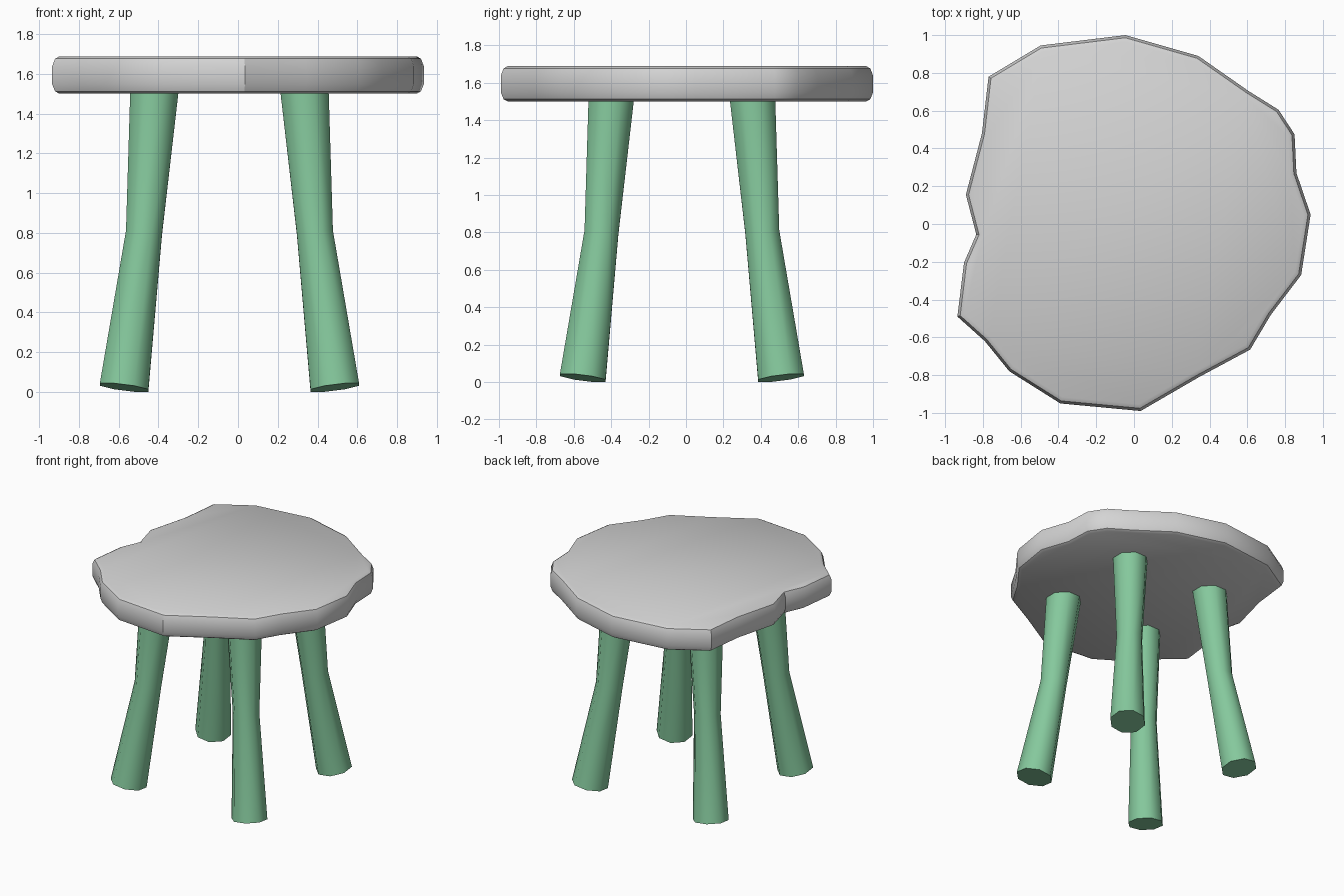
import bpy
import bmesh
import math
from mathutils import Vector

if "Cube" in bpy.data.objects:
    bpy.data.objects.remove(bpy.data.objects["Cube"], do_unlink=True)


def make_material(name, rgb):
    mat = bpy.data.materials.new(name)
    mat.use_nodes = True
    mat.diffuse_color = (*rgb, 1)
    bsdf = mat.node_tree.nodes["Principled BSDF"]
    bsdf.inputs["Base Color"].default_value = (*rgb, 1)
    return mat


def loft(name, rings, mat, angle):
    """Skin a stack of equal rings, cap both ends and smooth by angle."""
    bm = bmesh.new()
    loops = [[bm.verts.new(p) for p in ring] for ring in rings]
    count = len(loops[0])
    for low, high in zip(loops, loops[1:]):
        for i in range(count):
            j = (i + 1) % count
            bm.faces.new((low[i], low[j], high[j], high[i]))
    bm.faces.new(loops[0])
    bm.faces.new(loops[-1])
    bmesh.ops.recalc_face_normals(bm, faces=bm.faces)
    mesh = bpy.data.meshes.new(name)
    bm.to_mesh(mesh)
    bm.free()
    mesh.materials.append(mat)
    obj = bpy.data.objects.new(name, mesh)
    bpy.context.collection.objects.link(obj)
    bpy.ops.object.select_all(action='DESELECT')
    obj.select_set(True)
    bpy.context.view_layer.objects.active = obj
    bpy.ops.object.shade_smooth_by_angle(angle=math.radians(angle))
    return obj


def inset(points, dist):
    """Move each edge of a clockwise outline inward by dist."""
    result = []
    for i, p in enumerate(points):
        a = (p - points[i - 1]).normalized()
        b = (points[(i + 1) % len(points)] - p).normalized()
        na, nb = Vector((a.y, -a.x)), Vector((b.y, -b.x))
        result.append(p + (na + nb) * dist / (1 + na.dot(nb)))
    return result


stone = make_material("light grey", (0.66, 0.66, 0.66))
green = make_material("leg green", (0.235, 0.58, 0.335))

# Seat: irregular slab outline, clockwise from the back right corner
outline = [Vector(p) for p in (
    (-.77, .78), (-.495, .945), (-.045, 1), (.34, .89), (.605, .705),
    (.765, .605), (.85, .475), (.86, .27), (.935, .05), (.885, -.27),
    (.725, -.48), (.615, -.665), (.345, -.81), (.035, -.99), (-.39, -.95),
    (-.66, -.78), (-.79, -.62), (-.935, -.49), (-.9, -.205),
    (-.835, -.055), (-.89, .155), (-.805, .48))]

# Rounded rim given as inset and height
rim = ((.035, 1.5), (.014, 1.512), (0, 1.548),
       (0, 1.638), (.014, 1.676), (.035, 1.688))
loft("seat", [[(p.x, p.y, z) for p in inset(outline, d)] for d, z in rim],
     stone, 30)

# Legs: splayed, waisted, eight-sided; offset, height, radius, tilt per ring
stations = ((.53, .022, .132, .125), (.43, .8, .098, .09), (.377, 1.52, .132, 0))
center_x, center_y = -.043, -.022
for side, sx in (("left", 1), ("right", -1)):
    for end, sy in (("front", -1), ("back", 1)):
        rings = []
        for offset, z, radius, tilt in stations:
            ring = []
            for k in range(8):
                t = (k + .5) * math.tau / 8
                dx, dy = radius * math.cos(t), radius * math.sin(t)
                ring.append((center_x + sx * (offset + dx),
                             center_y + sy * (offset + dy),
                             z + tilt * (dx + dy)))
            rings.append(ring)
        loft(f"{end}_{side}_leg", rings, green, 55)
